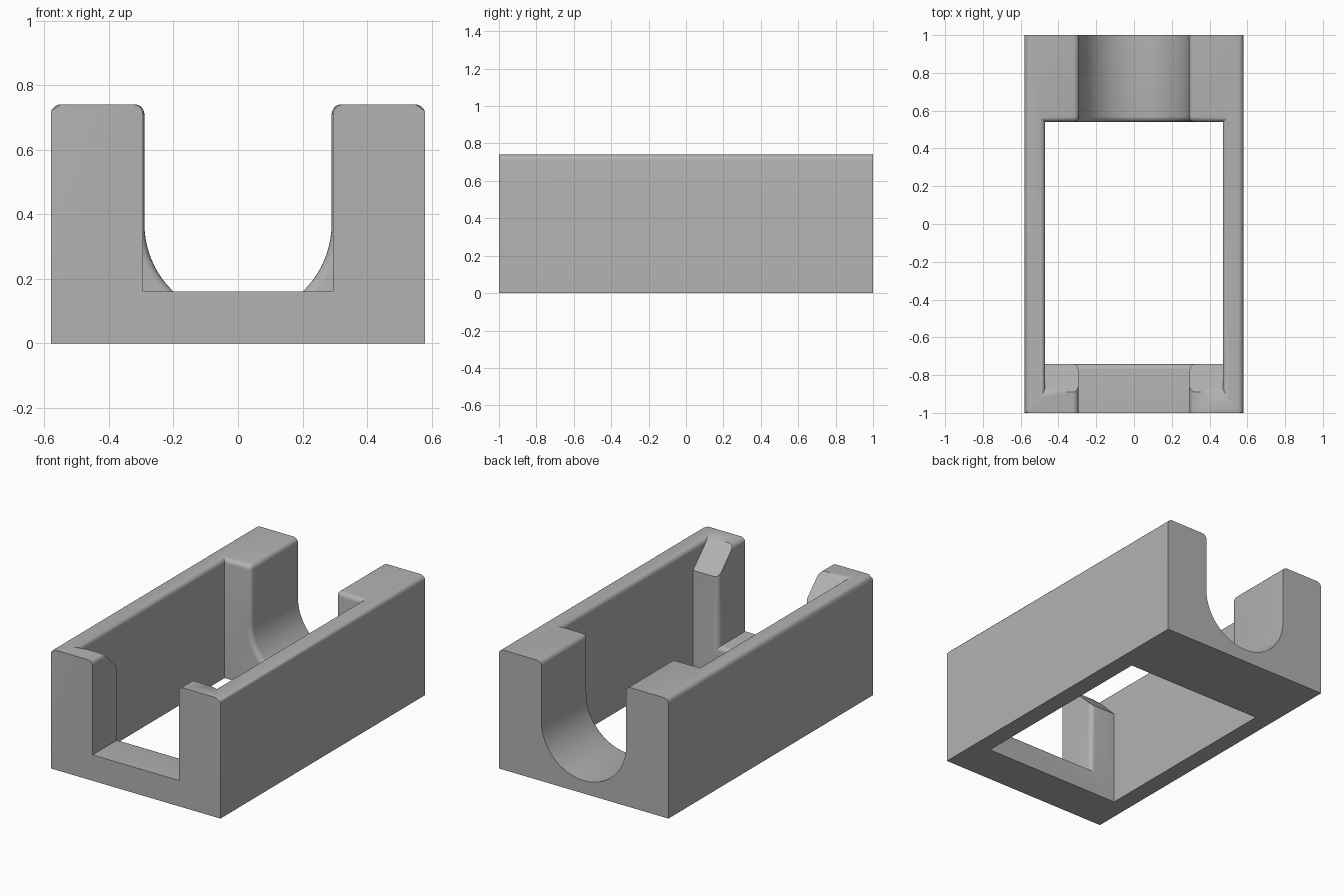
import bpy, bmesh, math
from mathutils import Vector

default = bpy.data.objects.get("Cube")
if default:
    bpy.data.objects.remove(default, do_unlink=True)

WIDTH, HEIGHT = 0.58, 0.74           # half width, full height
CAVITY, CAV_FRONT, CAV_BACK = 0.47, -0.74, 0.54
NOTCH, SILL = 0.295, 0.16            # front notch half width and floor
RADIUS, AXIS = 0.29, 0.37            # round rear channel
RAMP = 0.15                          # ramp on the back of the front posts
FILLET = 0.03

grey = bpy.data.materials.new("Grey")
grey.use_nodes = True
colour = (0.448, 0.448, 0.448, 1)
grey.diffuse_color = colour
grey.node_tree.nodes["Principled BSDF"].inputs["Base Color"].default_value = colour


def prism(name, profile, axis, start, end):
    """Extrude a profile along x (points are y, z) or along y (points are x, z)."""
    bm = bmesh.new()
    place = (lambda p: (start, *p)) if axis == "x" else (lambda p: (p[0], start, p[1]))
    face = bm.faces.new([bm.verts.new(place(p)) for p in profile])
    new = bmesh.ops.extrude_face_region(bm, geom=[face])["geom"]
    step = Vector((end - start, 0, 0) if axis == "x" else (0, end - start, 0))
    bmesh.ops.translate(bm, vec=step, verts=[v for v in new if isinstance(v, bmesh.types.BMVert)])
    bmesh.ops.recalc_face_normals(bm, faces=bm.faces)
    mesh = bpy.data.meshes.new(name)
    bm.to_mesh(mesh)
    bm.free()
    obj = bpy.data.objects.new(name, mesh)
    bpy.context.collection.objects.link(obj)
    return obj


def rectangle(half, low, high):
    return [(-half, low), (half, low), (half, high), (-half, high)]


# Solid block
body = prism("cradle_body", rectangle(WIDTH, 0, HEIGHT), "y", -1, 1)
body.data.materials.append(grey)

# Cutters: open cavity with the post ramps, square notch, round channel
over = 0.16
ramp_low = HEIGHT - RAMP
cavity = [(CAV_FRONT, -over), (CAV_BACK, -over), (CAV_BACK, HEIGHT + over),
          (CAV_FRONT - RAMP - over, HEIGHT + over), (CAV_FRONT, ramp_low)]
steps = 40
channel = [(RADIUS, 1), (-RADIUS, 1)]
for i in range(steps + 1):
    a = math.pi * (1 + i / steps)
    channel.append((RADIUS * math.cos(a), AXIS + RADIUS * math.sin(a)))

cutters = [
    prism("cavity_cutter", cavity, "x", -CAVITY, CAVITY),
    prism("notch_cutter", rectangle(NOTCH, SILL, 1), "y", -1.1, -0.7),
    prism("channel_cutter", channel, "y", 0.5, 1.1),
]
for cutter in cutters:
    cutter.hide_render = True
    mod = body.modifiers.new(cutter.name, "BOOLEAN")
    mod.operation, mod.solver, mod.object = "DIFFERENCE", "EXACT", cutter

# Bake the cuts and drop the cutters
depsgraph = bpy.context.evaluated_depsgraph_get()
bm = bmesh.new()
bm.from_object(body, depsgraph)
body.modifiers.clear()
for cutter in cutters:
    bpy.data.objects.remove(cutter, do_unlink=True)
bmesh.ops.remove_doubles(bm, verts=bm.verts, dist=0.0001)


def near(a, b):
    return abs(a - b) < 0.002


def is_rounded(edge):
    """Top rims, inner rim of the channel, inner rim of the notch."""
    if len(edge.link_faces) != 2 or edge.calc_face_angle() < 0.3:
        return False
    a, b = (v.co for v in edge.verts)

    def on(i, value):
        return near(a[i], value) and near(b[i], value)

    reach = max(abs(a.x), abs(b.x))
    if on(2, HEIGHT):
        return not (on(1, -1) or on(1, 1) or on(1, CAV_FRONT - RAMP))
    if min(a.z, b.z) < 0.05:
        return False
    return (on(1, CAV_BACK) and reach < RADIUS + 0.002) or \
           (on(1, CAV_FRONT) and reach < NOTCH + 0.002 and max(a.z, b.z) < ramp_low + 0.002
            and not (on(2, ramp_low)))


# Round the rims
rims = [e for e in bm.edges if is_rounded(e)]
bmesh.ops.bevel(bm, geom=rims, offset=FILLET, offset_type="OFFSET", segments=5,
                profile=0.5, affect="EDGES", clamp_overlap=False)
bm.to_mesh(body.data)
bm.free()

bpy.ops.object.select_all(action="DESELECT")
body.select_set(True)
bpy.context.view_layer.objects.active = body
bpy.ops.object.shade_smooth_by_angle(angle=math.radians(30))
